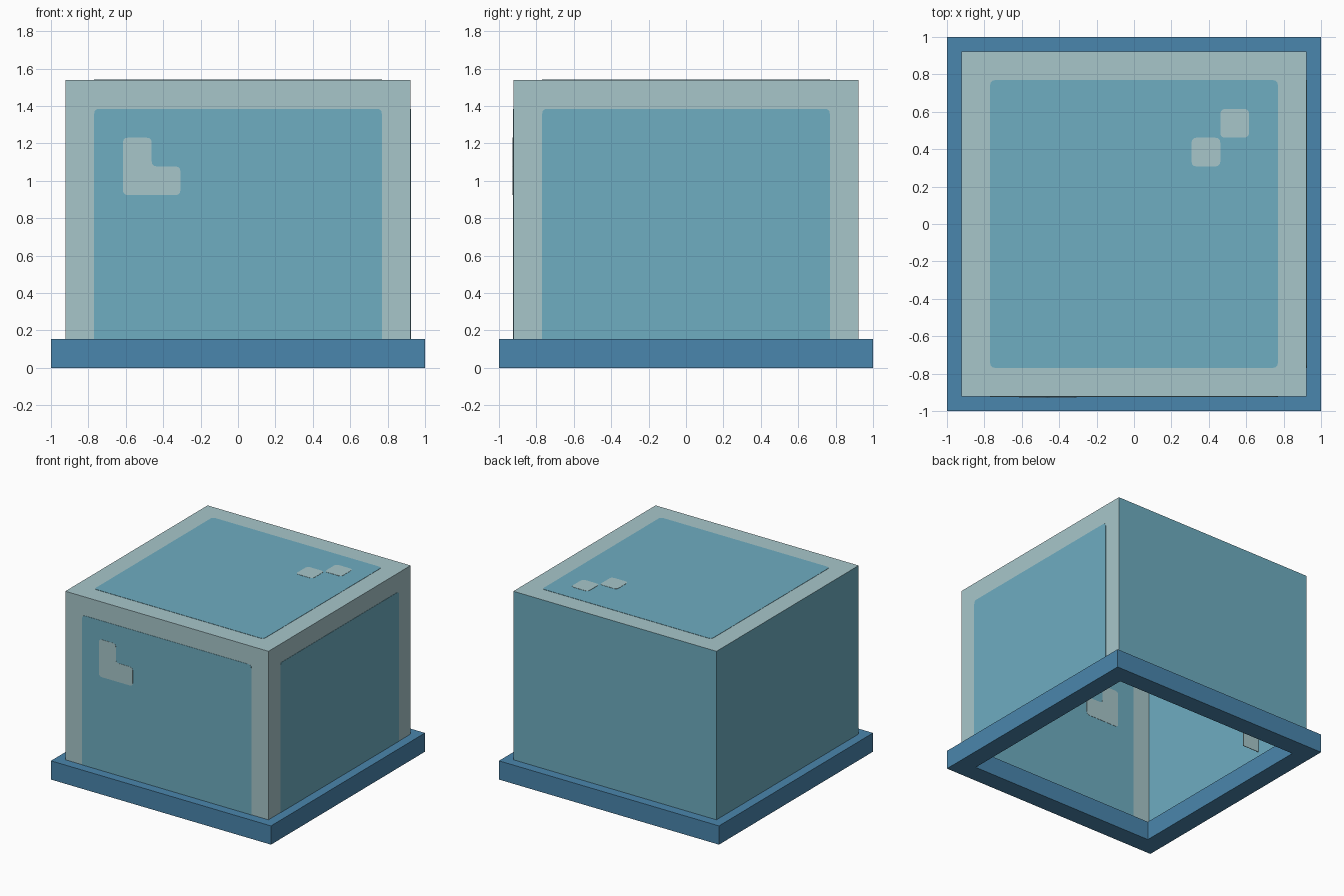
import bpy
import bmesh
from mathutils import Vector

U = 1 / 13  # one design unit; the base is 26 units wide
HALF, TOP, BASE = 12, 20, 2  # case half width, case top, base height

if "Cube" in bpy.data.objects:
    bpy.data.objects.remove(bpy.data.objects["Cube"], do_unlink=True)


def make_material(name, rgb):
    linear = [((c / 255 + 0.055) / 1.055) ** 2.4 for c in rgb] + [1]
    mat = bpy.data.materials.new(name)
    mat.use_nodes = True
    mat.diffuse_color = linear
    mat.node_tree.nodes["Principled BSDF"].inputs["Base Color"].default_value = linear
    return mat


PALE = make_material("pale glass edge", (167, 198, 202))
BLUE = make_material("blue glass", (110, 173, 193))
DARK = make_material("deep blue base", (74, 134, 173))


def finish(name, bm, *mats, fix_normals=True):
    if fix_normals:
        bmesh.ops.recalc_face_normals(bm, faces=bm.faces[:])
    mesh = bpy.data.meshes.new(name)
    bm.to_mesh(mesh)
    bm.free()
    for mat in mats:
        mesh.materials.append(mat)
    obj = bpy.data.objects.new(name, mesh)
    bpy.context.collection.objects.link(obj)
    return obj


def rounded(points, radius=0.35):
    """Replace each corner of a closed outline with a small curve."""
    result = []
    for i, p in enumerate(points):
        p, a, b = Vector(p), Vector(points[i - 1]), Vector(points[(i + 1) % len(points)])
        start = p + (a - p).normalized() * radius
        end = p + (b - p).normalized() * radius
        for t in (0, 0.33, 0.67, 1):
            result.append(start * (1 - t) ** 2 + p * 2 * t * (1 - t) + end * t ** 2)
    return result


def square(x0, y0, x1, y1):
    return [(x0, y0), (x1, y0), (x1, y1), (x0, y1)]


# Each placement turns outline coordinates and depth into a position on a wall
def on_front(a, b, d):
    return Vector((a, -HALF - d, b)) * U


def on_side(a, b, d):
    return Vector((HALF + d, a, b)) * U


def on_top(a, b, d):
    return Vector((a, b, TOP + d)) * U


def on_inner_fin(a, b, d):
    return Vector((a, 4.7 + d, b)) * U


def plate(name, outline, place, depth, mat):
    """Thin plate that shows on both sides of the wall it sits in."""
    bm = bmesh.new()
    loops = [[bm.verts.new(place(p[0], p[1], d)) for p in outline] for d in (-depth, depth)]
    for loop in loops:
        bm.faces.new(loop)
    n = len(outline)
    for i in range(n):
        j = (i + 1) % n
        bm.faces.new((loops[0][i], loops[0][j], loops[1][j], loops[1][i]))
    return finish(name, bm, mat)


# Base: square ring, open in the middle
bm = bmesh.new()
rings = [[bm.verts.new(Vector((sx * r, sy * r, z)) * U)
          for sx, sy in ((-1, -1), (1, -1), (1, 1), (-1, 1))]
         for r, z in ((13, 0), (13, BASE), (11, BASE), (11, 0))]
for k in range(4):
    lower, upper = rings[k], rings[(k + 1) % 4]
    for i in range(4):
        j = (i + 1) % 4
        bm.faces.new((lower[i], lower[j], upper[j], upper[i]))
finish("base_frame", bm, DARK)

# Case: box open below, pale on the three bordered walls
bm = bmesh.new()
bmesh.ops.create_cube(bm, size=1)
for v in bm.verts:
    v.co = Vector((v.co.x * 2 * HALF, v.co.y * 2 * HALF,
                   TOP if v.co.z > 0 else BASE)) * U
bm.normal_update()
bmesh.ops.delete(bm, geom=[f for f in bm.faces if f.normal.z < -0.5], context="FACES")
for f in bm.faces:
    bordered = f.normal.y < -0.5 or f.normal.x > 0.5 or f.normal.z > 0.5
    f.material_index = 0 if bordered else 1
finish("glass_case", bm, PALE, BLUE, fix_normals=False)

# Blue panes; the upright ones run down into the base
upright = rounded(square(-10, 1, 10, 18))
plate("front_pane", upright, on_front, 0.03, BLUE)
plate("side_pane", upright, on_side, 0.03, BLUE)
plate("top_pane", rounded(square(-10, -10, 10, 10)), on_top, 0.03, BLUE)

# Pale glints on the panes
glint = [(-8, 12), (-4, 12), (-4, 14), (-6, 14), (-6, 16), (-8, 16)]
plate("front_glint", rounded(glint), on_front, 0.055, PALE)
for n, start in enumerate((4, 6)):
    outline = rounded(square(start, start, start + 2, start + 2))
    plate(f"top_glint_{n + 1}", outline, on_top, 0.055, PALE)

# Small pale fin inside, against the plain wall
plate("inner_fin", square(-11.95, 3.3, -10, 5.3), on_inner_fin, 0.03, PALE)
